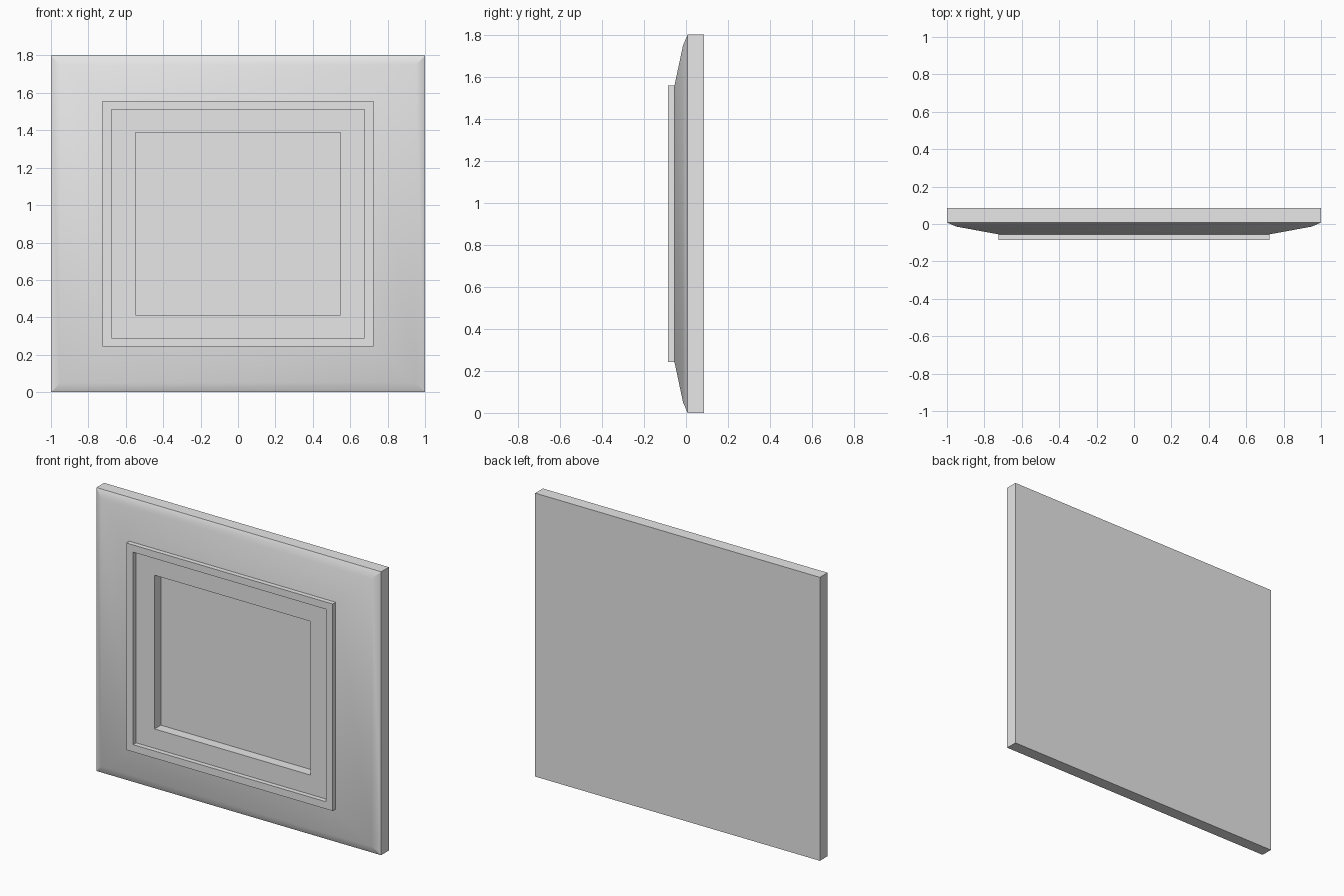
import bpy
import bmesh
from math import radians

default = bpy.data.objects.get("Cube")
if default:
    bpy.data.objects.remove(default, do_unlink=True)

MID_Z = 0.9  # height of the panel centre

grey = bpy.data.materials.new("light_grey")
grey.use_nodes = True
colour = (0.8, 0.8, 0.8, 1)
grey.diffuse_color = colour
grey.node_tree.nodes["Principled BSDF"].inputs["Base Color"].default_value = colour


def stepped_panel(name, rings):
    """Loft concentric rectangles (half width, half height, y), capped at both ends."""
    bm = bmesh.new()
    loops = [[bm.verts.new((sx * w, y, MID_Z + sz * h))
              for sx, sz in ((-1, -1), (1, -1), (1, 1), (-1, 1))]
             for w, h, y in rings]
    for a, b in zip(loops, loops[1:]):
        for i in range(4):
            j = (i + 1) % 4
            bm.faces.new((a[i], a[j], b[j], b[i]))
    bm.faces.new(loops[0])
    bm.faces.new(loops[-1])
    bmesh.ops.recalc_face_normals(bm, faces=bm.faces)
    mesh = bpy.data.meshes.new(name)
    bm.to_mesh(mesh)
    bm.free()
    mesh.materials.append(grey)
    obj = bpy.data.objects.new(name, mesh)
    bpy.context.collection.objects.link(obj)
    bpy.context.view_layer.objects.active = obj
    obj.select_set(True)
    bpy.ops.object.shade_smooth_by_angle(angle=radians(30))
    obj.select_set(False)
    return obj


BACK, SLAB, EDGE, FRAME, RIM = 0.085, 0.008, -0.014, -0.055, -0.085

stepped_panel("framed_panel", [
    (1.0, 0.9, BACK),         # flat back
    (1.0, 0.9, SLAB),         # square outer edge
    (0.95, 0.85, EDGE),       # steep outer bevel
    (0.725, 0.657, FRAME),    # shallow sloped border
    (0.725, 0.657, RIM),      # raised rim, outer wall
    (0.677, 0.611, RIM),      # rim face
    (0.677, 0.611, FRAME),    # rim, inner wall
    (0.548, 0.488, FRAME),    # flat inner border
    (0.548, 0.488, SLAB),     # recess wall and floor
])
